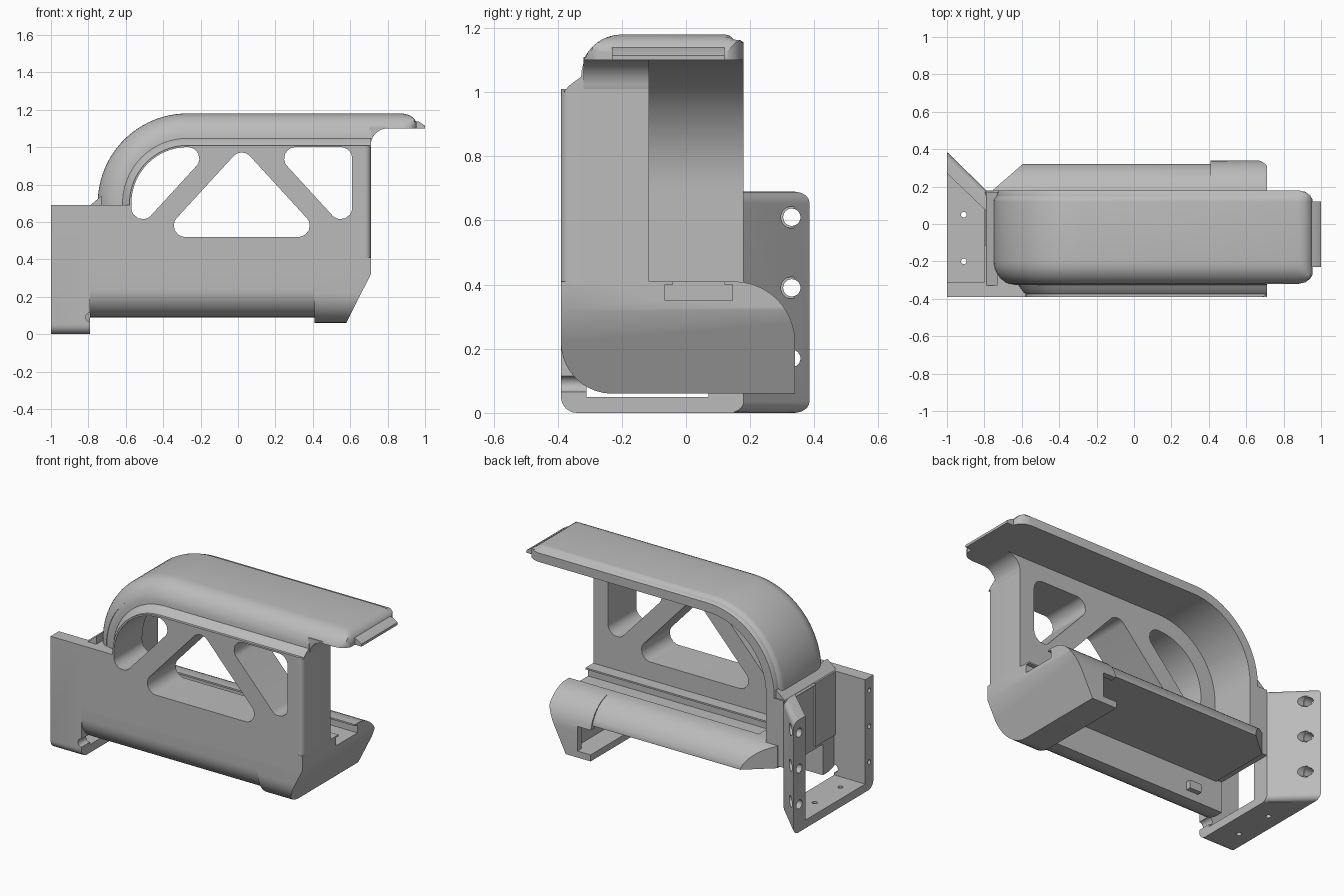
import bpy, bmesh, math
from mathutils import Vector

if "Cube" in bpy.data.objects:
    bpy.data.objects.remove(bpy.data.objects["Cube"], do_unlink=True)

grey = bpy.data.materials.new("light_grey")
grey.use_nodes = True
grey.diffuse_color = (0.5, 0.5, 0.5, 1)
grey.node_tree.nodes["Principled BSDF"].inputs["Base Color"].default_value = (0.5, 0.5, 0.5, 1)


def finish(name, bm):
    bmesh.ops.recalc_face_normals(bm, faces=bm.faces[:])
    mesh = bpy.data.meshes.new(name)
    bm.to_mesh(mesh)
    bm.free()
    mesh.materials.append(grey)
    obj = bpy.data.objects.new(name, mesh)
    bpy.context.collection.objects.link(obj)
    return obj


def arc(cu, cv, r, start, end, n=10):
    angles = [math.radians(start + (end - start) * i / n) for i in range(n + 1)]
    return [(cu + r * math.cos(a), cv + r * math.sin(a)) for a in angles]


def rounded(points, r, n=8):
    """Round every corner of a polygon with radius r."""
    out = []
    for i, p in enumerate(points):
        p = Vector(p)
        a = (Vector(points[i - 1]) - p).normalized()
        b = (Vector(points[(i + 1) % len(points)]) - p).normalized()
        half = a.angle(b) / 2
        centre = p + (a + b).normalized() * r / math.sin(half)
        start = p + a * r / math.tan(half) - centre
        stop = p + b * r / math.tan(half) - centre
        for k in range(n + 1):
            out.append(tuple(centre + start.lerp(stop, k / n).normalized() * r))
    return out


def prism(name, points, axis, lo, hi, clip=None, bevel=None):
    """Extrude a flat profile along an axis, optionally clip it or round some edges."""
    place = {"x": lambda u, v, t: (t, u, v),
             "y": lambda u, v, t: (u, t, v),
             "z": lambda u, v, t: (u, v, t)}[axis]
    bm = bmesh.new()
    rings = [[bm.verts.new(place(u, v, t)) for u, v in points] for t in (lo, hi)]
    n = len(points)
    for ring in rings:
        bm.faces.new(ring)
    for i in range(n):
        j = (i + 1) % n
        bm.faces.new((rings[0][i], rings[0][j], rings[1][j], rings[1][i]))
    if clip:
        cut_plane = bmesh.ops.bisect_plane(bm, geom=bm.verts[:] + bm.edges[:] + bm.faces[:],
                                           plane_co=clip[0], plane_no=clip[1], clear_outer=True)
        edges = [e for e in cut_plane["geom_cut"] if isinstance(e, bmesh.types.BMEdge)]
        bmesh.ops.holes_fill(bm, edges=edges)
    if bevel:
        rule, width = bevel
        edges = [e for e in bm.edges if rule(e.verts[0].co, e.verts[1].co)]
        bmesh.ops.bevel(bm, geom=edges, offset=width, segments=6, profile=0.5, affect="EDGES")
    return finish(name, bm)


def windowed_plate(name, loops, y0, y1):
    """Fill an outline minus its windows in the XZ plane and give it thickness along Y."""
    bm = bmesh.new()
    for loop in loops:
        verts = [bm.verts.new((x, y0, z)) for x, z in loop]
        for i, v in enumerate(verts):
            bm.edges.new((verts[i - 1], v))
    bmesh.ops.triangle_fill(bm, use_beauty=True, edges=bm.edges[:], normal=(0, -1, 0))
    extruded = bmesh.ops.extrude_face_region(bm, geom=bm.faces[:], use_keep_orig=True)
    moved = [v for v in extruded["geom"] if isinstance(v, bmesh.types.BMVert)]
    bmesh.ops.translate(bm, verts=moved, vec=(0, y1 - y0, 0))
    return finish(name, bm)


def box(name, x, y, z):
    return prism(name, [(x[0], y[0]), (x[1], y[0]), (x[1], y[1]), (x[0], y[1])], "z", *z)


def cut(obj, *cutters):
    """Subtract the cutters and bake the result."""
    for cutter in cutters:
        mod = obj.modifiers.new("cut", "BOOLEAN")
        mod.operation, mod.solver, mod.object = "DIFFERENCE", "EXACT", cutter
        graph = bpy.context.evaluated_depsgraph_get()
        graph.update()
        mesh = bpy.data.meshes.new_from_object(obj.evaluated_get(graph))
        obj.modifiers.clear()
        obj.data = mesh
        bpy.data.objects.remove(cutter, do_unlink=True)


def sweep(name, section, stations):
    """Carry a (y, depth) section along stations of point, inward normal, drop, side inset."""
    bm = bmesh.new()
    rings = []
    for px, pz, nx, nz, drop, inset in stations:
        ring = []
        for y, d in section:
            d = max(d, drop)
            y = min(max(y, -0.40 if not inset else -0.32 + inset), 0.18 - inset)
            ring.append(bm.verts.new((px + nx * d, y, pz + nz * d)))
        rings.append(ring)
    n = len(section)
    for a, b in zip(rings, rings[1:]):
        for i in range(n):
            j = (i + 1) % n
            bm.faces.new((a[i], a[j], b[j], b[i]))
    bm.faces.new(rings[0])
    bm.faces.new(rings[-1])
    return finish(name, bm)


# Arched path shared by the cover and the front rim
def arch(bottom):
    path = [(-0.75, bottom, 1, 0, 0, 0)]
    for x, z in arc(-0.27, 0.70, 0.48, 180, 90, 24):
        path.append((x, z, (-0.27 - x) / 0.48, (0.70 - z) / 0.48, 0, 0))
    return path


shoulder = arc(-0.20, 0.13, 0.13, 270, 180, 10)
cover_section = [(0.185, 0.08), (0.185, 0.025), (0.17, 0.018), (0.15, 0.016), (0.135, 0.003), (0.12, 0)]
cover_section += [p for p in shoulder if p[1] < 0.075] + [(-0.32, 0.08)]
tip = [(0.88, 0, 0), (0.915, 0.008, 0.008), (0.94, 0.025, 0.025), (0.955, 0.05, 0.05)]
sweep("arched_cover", cover_section,
      arch(0.30) + [(x, 1.18, 0, -1, drop, inset) for x, drop, inset in tip])
prism("cover_lip", [(0.90, 1.10), (1.0, 1.10), (1.0, 1.115), (0.97, 1.135), (0.90, 1.15)],
      "y", -0.23, 0.12)

# The rim sits a hair inside the cover's shoulder
rim_section = [(-0.115, 0.18), (-0.115, 0.003)] + [(y + 0.003, d + 0.003) for y, d in shoulder]
rim_section += [(-0.345, 0.145), (-0.365, 0.16), (-0.382, 0.18)]
sweep("front_rim", rim_section, arch(0.68) + [(0.71, 1.18, 0, -1, 0, 0)])

# Concave bracket joining the end of the panel to the cover
prism("cover_fillet", [(0.70, 1.11), (0.70, 0.99)] + arc(0.80, 1.01, 0.09, 180, 90) + [(0.80, 1.11)],
      "y", -0.32, -0.115)

# Truss panel with three rounded windows
outline = [(0.68, 0.30), (-0.80, 0.30), (-0.80, 0.69), (-0.58, 0.69)]
outline += arc(-0.27, 0.70, 0.31, 180, 90, 20) + [(0.68, 1.01)]
wedge = rounded([(-0.57, 0.80), (-0.57, 0.52), (-0.13, 1.0), (-0.27, 1.0)], 0.06)
windows = [arc(-0.27, 0.70, 0.30, 93, 180, 20) + wedge[9:27],
           rounded([(0.02, 1.0), (-0.42, 0.52), (0.46, 0.52)], 0.06),
           rounded([(0.17, 1.0), (0.61, 0.52), (0.61, 1.0)], 0.06)]
windowed_plate("truss_panel", [outline] + windows, -0.39, -0.115)
prism("panel_end_post", [(0.68, -0.115), (0.68, -0.39)] + arc(0.68, -0.36, 0.03, 270, 360, 6) + [(0.71, -0.115)],
      "z", 0.40, 1.01)

# Lower wall with rounded front edge
prism("lower_wall", [(-0.2, 0.38), (-0.39, 0.38)] + arc(-0.24, 0.24, 0.15, 180, 270) + [(-0.2, 0.09)],
      "x", -0.79, 0.45)
box("wall_catch", (-0.62, -0.54), (-0.21, -0.17), (0.14, 0.19))

# Shelf with a curved back, its far corner cut off
shelf = prism("shelf", [(-0.25, 0.27), (-0.25, 0.41)] + arc(0.14, 0.22, 0.19, 90, 18) + [(0.32, 0.27)],
              "x", -0.75, 0.45, clip=((-0.67, 0.255, 0), (-0.65, 0.75, 0)))

# Hollow end cap with a chamfered lower end
cap_profile = [(-0.25, 0.41), (-0.39, 0.41)] + arc(-0.23, 0.22, 0.16, 180, 270)
cap_profile += [(0.34, 0.06), (0.34, 0.22)] + arc(0.15, 0.22, 0.19, 0, 90)
cap = prism("end_cap", cap_profile, "x", 0.41, 0.71,
            clip=((0.71, 0, 0.32), (0.89, 0, -0.45)))
cut(cap, box("cap_hollow", (0.30, 0.54), (-0.20, 0.30), (0.10, 0.27)),
    box("cap_window", (0.30, 0.50), (0.20, 0.50), (0.10, 0.25)))

# T-shaped rail slot running through shelf and cap
for part, span in ((shelf, (-0.58, 0.60)), (cap, (0.30, 0.80))):
    cut(part, box("slot_neck", span, (-0.04, 0.12), (0.39, 0.50)),
        box("slot_base", span, (-0.065, 0.145), (0.35, 0.40)))

# Wall closing the mounting side
box("side_wall", (-0.79, -0.68), (-0.35, 0.18), (0.28, 0.69))
prism("wall_ramp", [(-0.80, 0.68), (-0.73, 0.68), (-0.73, 0.74)], "y", -0.33, 0.17)

# Mounting bracket: front flange, floor and slanted rear flange
front_flange = prism("front_flange", [(-1, -0.39), (-0.79, -0.39), (-0.79, -0.31), (-1, -0.31)],
                     "z", 0, 0.69, bevel=(lambda a, b: max(a.y, b.y) < -0.38 and max(a.z, b.z) < 0.01, 0.05))
cut(front_flange, prism("flange_notch", arc(-0.79, 0.09, 0.025, 0, 360, 16)[:-1], "y", -0.5, -0.2))
floor = prism("bracket_floor", [(-1, -0.34), (-0.79, -0.34), (-0.79, 0.15), (-1, 0.34)], "z", 0, 0.05)
for y in (0.05, -0.20):
    cut(floor, prism("floor_hole", arc(-0.91, y, 0.015, 0, 360, 16)[:-1], "z", -0.1, 0.1))


def outer_rim(a, b):
    """Top and bottom edges along the slanted outer face."""
    return abs(a.z - b.z) < 0.01 and all(c.y > c.x * -0.976 - 0.60 for c in (a, b))


rear_flange = prism("rear_flange", [(-1, 0.385), (-1, 0.27), (-0.79, 0.07), (-0.79, 0.18)],
                    "z", 0, 0.69, bevel=(outer_rim, 0.035))
for z in (0.17, 0.39, 0.61):
    cut(rear_flange, prism("bolt_hole", arc(0.33, z, 0.027, 0, 360, 24)[:-1], "x", -1.1, -0.7),
        prism("bolt_recess", arc(0.33, z, 0.034, 0, 360, 24)[:-1], "x", -0.95, -0.7))
    cut(front_flange, prism("pin_hole", arc(-0.35, z, 0.014, 0, 360, 16)[:-1], "x", -1.1, -0.93))

# Smooth the curved faces and keep hard edges
for obj in bpy.context.collection.objects:
    if obj.type == "MESH" and obj.data.materials and obj.data.materials[0] == grey:
        obj.data.shade_smooth()
        obj.data.set_sharp_from_angle(angle=math.radians(35))
